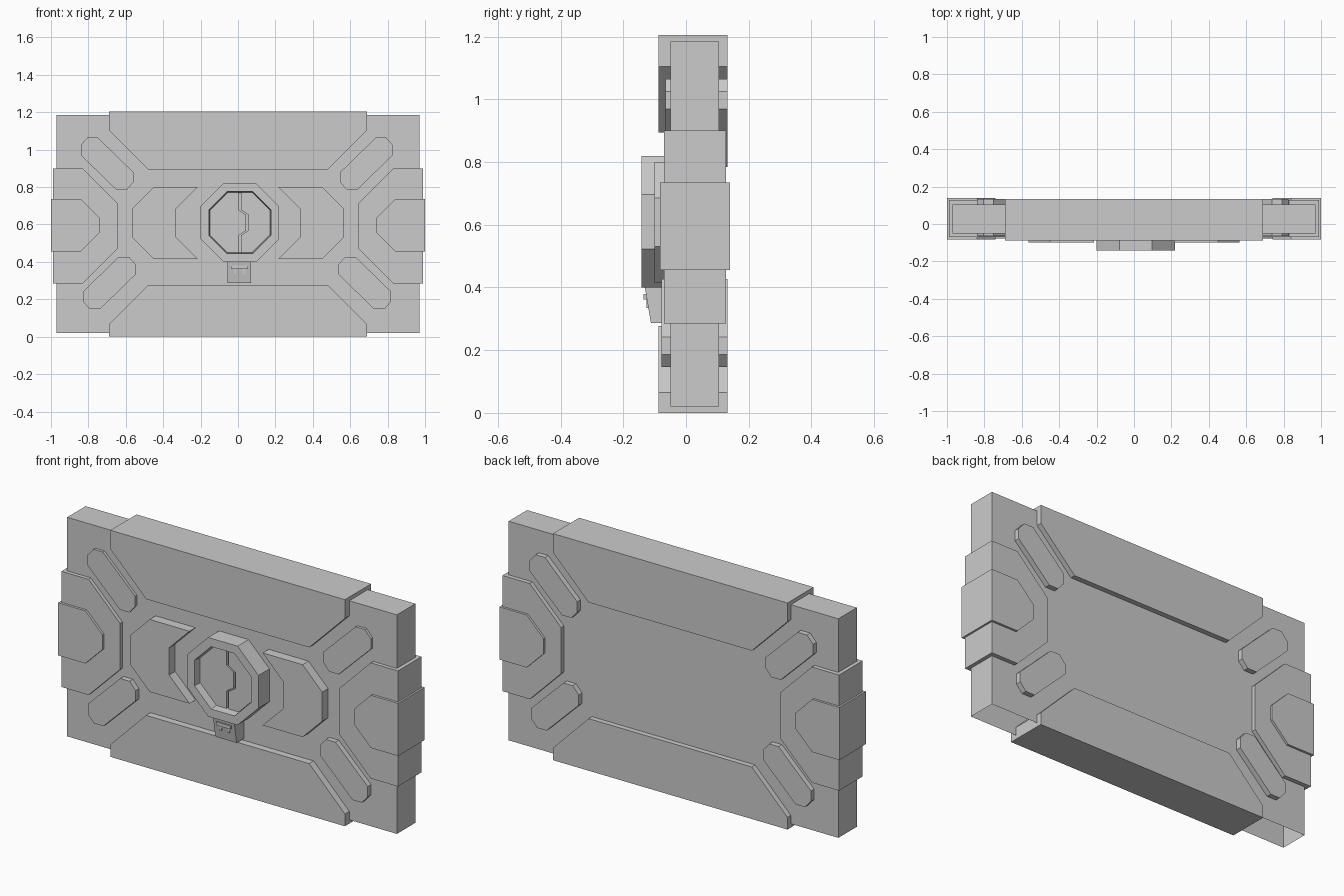
import bpy, bmesh, math

if "Cube" in bpy.data.objects:
    bpy.data.objects.remove(bpy.data.objects["Cube"])


def loft(name, loops, cap=True, ring=False):
    """Skin a list of equal-length vertex loops into one flat-shaded object."""
    bm = bmesh.new()
    rows = [[bm.verts.new(p) for p in loop] for loop in loops]
    n = len(rows[0])
    pairs = list(zip(rows, rows[1:]))
    if ring:
        pairs.append((rows[-1], rows[0]))
    for a, b in pairs:
        for i in range(n):
            j = (i + 1) % n
            bm.faces.new((a[i], a[j], b[j], b[i]))
    if cap and not ring:
        bm.faces.new(rows[0])
        bm.faces.new(rows[-1])
    bmesh.ops.recalc_face_normals(bm, faces=bm.faces)
    mesh = bpy.data.meshes.new(name)
    bm.to_mesh(mesh)
    bm.free()
    obj = bpy.data.objects.new(name, mesh)
    bpy.context.collection.objects.link(obj)
    return obj


def prism(name, pts, y0, y1, sx=1, cx=0.0, cz=0.0):
    """Extrude an (x, z) outline along y."""
    return loft(name, [[(cx + sx * x, y, cz + z) for x, z in pts] for y in (y0, y1)])


def rect(x0, x1, z0, z1):
    return [(x0, z0), (x1, z0), (x1, z1), (x0, z1)]


def octagon(r, y, cx, cz):
    R = r / math.cos(math.pi / 8)
    return [(cx + R * math.cos(math.pi / 8 + i * math.pi / 4), y,
             cz + R * math.sin(math.pi / 8 + i * math.pi / 4)) for i in range(8)]


# Main slab, open underneath
slab = prism("main_slab", rect(-0.97, 0.97, 0.02, 1.185), -0.05, 0.105)
bm = bmesh.new()
bm.from_mesh(slab.data)
bm.normal_update()
bmesh.ops.delete(bm, geom=[f for f in bm.faces if f.normal.z < -0.9], context='FACES')
bm.to_mesh(slab.data)
bm.free()

# Top and bottom trapezoid bands
prism("top_band", [(-0.69, 1.205), (0.69, 1.205), (0.69, 1.105), (0.48, 0.895),
                   (-0.48, 0.895), (-0.69, 1.105)], -0.087, 0.133)
prism("bottom_band", [(-0.69, 0), (0.69, 0), (0.69, 0.065), (0.48, 0.277),
                      (-0.48, 0.277), (-0.69, 0.065)], -0.087, 0.133)

# Side clamps and front wing plates, mirrored
outer = [(0.99, 0.90), (0.83, 0.90), (0.645, 0.715), (0.645, 0.47), (0.83, 0.285), (0.99, 0.285)]
inner = [(1.0, 0.735), (0.84, 0.735), (0.74, 0.635), (0.74, 0.555), (0.84, 0.455), (1.0, 0.455)]
wing = [(0.215, 0.80), (0.45, 0.80), (0.565, 0.685), (0.565, 0.53), (0.45, 0.415),
        (0.215, 0.415), (0.335, 0.535), (0.335, 0.68)]
for sx, side in ((-1, "left"), (1, "right")):
    prism(side + "_outer_clamp", outer, -0.07, 0.128, sx)
    prism(side + "_inner_clamp", inner, -0.083, 0.14, sx)
    prism(side + "_wing_plate", wing, -0.10, -0.04, sx)

# Diagonal corner studs
half = [(0.05, 0.14), (0.105, 0.14), (0.14, 0.10), (0.14, 0.045)]
stud = half + [(-x, -z) for x, z in half]
for name, cx, cz, y0, flip in (("upper_left_stud", -0.70, 0.925, -0.065, -1),
                               ("upper_right_stud", 0.687, 0.925, -0.065, 1),
                               ("lower_left_stud", -0.688, 0.287, -0.078, 1),
                               ("lower_right_stud", 0.678, 0.287, -0.078, -1)):
    prism(name, stud, y0, 0.133, flip, cx, cz)

# Central octagonal lock ring with a recessed backing
CX, CZ = 0.01, 0.61
loft("lock_ring", [octagon(0.21, -0.04, CX, CZ), octagon(0.21, -0.142, CX, CZ),
                   octagon(0.166, -0.142, CX, CZ), octagon(0.155, -0.04, CX, CZ)], ring=True)
loft("lock_backing", [octagon(0.16, -0.04, CX, CZ), octagon(0.16, -0.075, CX, CZ)])

# Two lock halves with a jogged gap between them
R, E = 0.161, 0.066
for side, s, g in (("left", -1, -0.006), ("right", 1, 0.006)):
    jog = [(g, -0.068), (g + 0.04, -0.042), (g + 0.04, 0.042), (g, 0.068)]
    pts = [(g, R), (s * E, R), (s * R, E), (s * R, -E), (s * E, -R), (g, -R)] + jog
    prism(side + "_lock_half", pts, -0.102, -0.06, 1, CX, CZ)

# Latch under the ring: tapered block, lip and pull bar
profile = [(-0.04, 0.405), (-0.132, 0.405), (-0.112, 0.287), (-0.04, 0.287)]
loft("latch_block", [[(x, y, z) for y, z in profile] for x in (-0.055, 0.07)])
prism("latch_bar", rect(-0.035, 0.05, 0.362, 0.38), -0.135, -0.126)
for x in (-0.022, 0.025):
    prism("latch_post", rect(x, x + 0.012, 0.335, 0.37), -0.126, -0.11)
